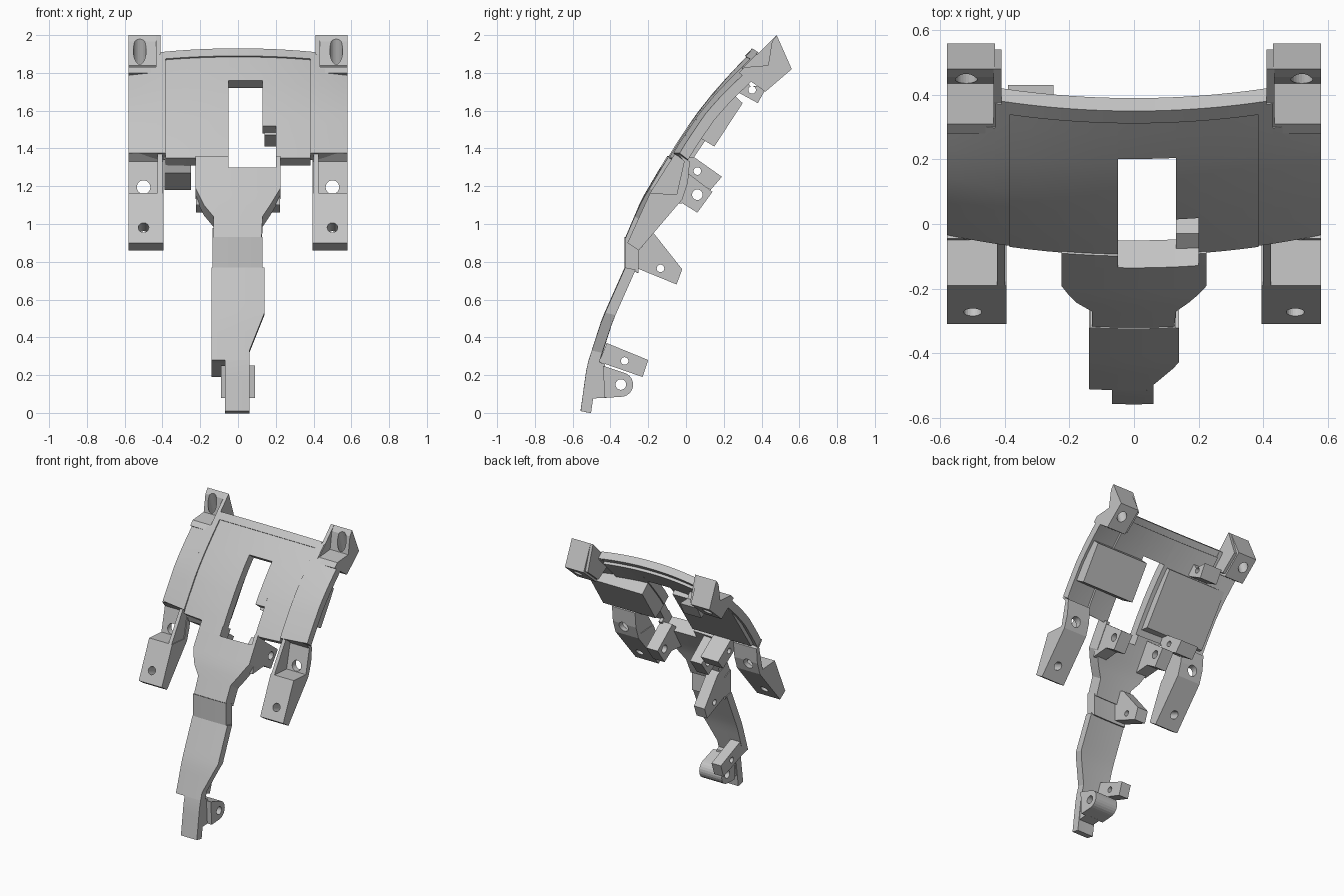
import bpy, bmesh, math
from mathutils import Vector

cube = bpy.data.objects.get("Cube")
if cube:
    bpy.data.objects.remove(cube)

grey = bpy.data.materials.new("light_grey")
grey.use_nodes = True
COLOUR = (0.55, 0.55, 0.55, 1)
grey.diffuse_color = COLOUR
grey.node_tree.nodes["Principled BSDF"].inputs["Base Color"].default_value = COLOUR

# Side profile of the front skin: (y, z)
SKIN = [(-.56, 0), (-.525, .25), (-.445, .5), (-.325, .77), (-.325, .93), (-.24, 1.13),
        (-.14, 1.30), (-.055, 1.44), (.04, 1.58), (.135, 1.70), (.235, 1.81), (.35, 1.93)]


def skin_point(x, z):
    """Point on the skin, bowed back and slightly down towards the sides."""
    for (y0, z0), (y1, z1) in zip(SKIN, SKIN[1:]):
        if z <= z1:
            break
    y = y0 + (y1 - y0) * (z - z0) / (z1 - z0) + .18 * x * x
    return x, y, z - max(0, z - 1.6) * .36 * x * x


def finish(name, bm):
    bmesh.ops.recalc_face_normals(bm, faces=bm.faces)
    mesh = bpy.data.meshes.new(name)
    bm.to_mesh(mesh)
    bm.free()
    mesh.materials.append(grey)
    obj = bpy.data.objects.new(name, mesh)
    bpy.context.collection.objects.link(obj)
    return obj


def activate(obj):
    bpy.ops.object.select_all(action='DESELECT')
    obj.select_set(True)
    bpy.context.view_layer.objects.active = obj


def shell(name, patches, back, sink=0, cols=6):
    """Patches of (z, left, right) rows laid on the skin, thickened along back."""
    bm = bmesh.new()
    for rows in patches:
        lines = []
        for (z0, a0, b0), (z1, a1, b1) in zip(rows, rows[1:]):
            n = max(1, round((z1 - z0) / .05))
            lines += [(z0 + (z1 - z0) * i / n, a0 + (a1 - a0) * i / n, b0 + (b1 - b0) * i / n)
                      for i in range(n)]
        lines.append(rows[-1])
        grid = []
        for z, a, b in lines:
            xs = [a + (b - a) * c / cols for c in range(cols + 1)]
            grid.append([bm.verts.new(Vector(skin_point(x, z)) + Vector((0, sink, 0)))
                         for x in xs])
        faces = [bm.faces.new((p[c], p[c + 1], q[c + 1], q[c]))
                 for p, q in zip(grid, grid[1:]) for c in range(cols)]
        new = bmesh.ops.extrude_face_region(bm, geom=faces, use_keep_orig=True)["geom"]
        moved = [v for v in new if isinstance(v, bmesh.types.BMVert)]
        bmesh.ops.translate(bm, verts=moved, vec=back)
    obj = finish(name, bm)
    activate(obj)
    bpy.ops.object.shade_smooth_by_angle(angle=math.radians(15))


def prism(name, profile, x0, x1, holes=()):
    """Side profile (y, z) extruded across x; holes are (centre, axis, radius)."""
    bm = bmesh.new()
    ends = [[bm.verts.new((x, y, z)) for y, z in profile] for x in (x0, x1)]
    bm.faces.new(ends[0])
    bm.faces.new(ends[1])
    for i in range(len(profile)):
        j = (i + 1) % len(profile)
        bm.faces.new((ends[0][i], ends[0][j], ends[1][j], ends[1][i]))
    obj = finish(name, bm)
    for centre, axis, radius in holes:
        cm = bmesh.new()
        bmesh.ops.create_cone(cm, cap_ends=True, segments=24, radius1=radius,
                              radius2=radius, depth=.5)
        cutter = finish("hole_cutter", cm)
        cutter.hide_render = True
        cutter.location = centre
        cutter.rotation_euler = Vector(axis).to_track_quat('Z', 'Y').to_euler()
        activate(obj)
        mod = obj.modifiers.new("hole", 'BOOLEAN')
        mod.operation = 'DIFFERENCE'
        mod.solver = 'EXACT'
        mod.object = cutter
        bpy.context.view_layer.update()
        bpy.ops.object.modifier_apply(modifier=mod.name)
        bpy.data.objects.remove(cutter)


def tab(name, profile, x0, x1, y, z, radius=.02):
    prism(name, profile, x0, x1, [(((x0 + x1) / 2, y, z), (1, 0, 0), radius)])


def rect(z0, z1, a, b):
    return [(z0, a, b), (z1, a, b)]


# Main panel around the stepped window, with raised wings and top lip
shell("centre_panel", [rect(1.35, 1.89, -.385, -.05), rect(1.76, 1.89, -.05, .13),
                       rect(1.52, 1.89, .13, .20), rect(1.35, 1.89, .20, .385)],
      (0, .05, -.04), sink=.012)
wings = []
for side in (1, -1):
    for z, a, b in ((1.92, .385, .43), (1.84, .43, .58)):
        wings.append(rect(1.375, z, *sorted((side * a, side * b))))
shell("side_wings", wings, (0, .045, -.035))
shell("top_lip", [rect(1.89, 1.93, -.41, .41)], (0, .04, -.035), cols=16)

# Neck under the window, knee and the long leg
shell("neck", [[(.93, -.13, .125), (1.04, -.13, .13), (1.1, -.18, .17), (1.19, -.225, .225),
                (1.3, -.225, .225)], rect(1.3, 1.36, -.225, -.05), rect(1.3, 1.36, .2, .225)],
      (0, .085, -.055), sink=.004)
shell("knee", [rect(.77, .93, -.135, .13)], (0, .07, -.03))
shell("leg", [[(.28, -.14, .06), (.33, -.14, .06), (.53, -.14, .14), (.77, -.14, .14)],
              [(.01, -.068, .06), (.28, -.068, .06)]], (0, .055, -.012))

# Mounting pads behind the panel
prism("left_pad", [(.235, 1.70), (.30, 1.64), (.15, 1.41), (.05, 1.47)], .14, .56)
prism("right_pad", [(.235, 1.72), (.27, 1.69), (.04, 1.35), (-.03, 1.36)], -.55, -.08)

# Drilled tabs on the back
tab("upper_tab", [(.25, 1.74), (.30, 1.80), (.34, 1.73), (.43, 1.73), (.38, 1.64), (.27, 1.70)],
    -.39, -.25, .35, 1.71)
tab("right_tab", [(-.04, 1.36), (.02, 1.37), (.19, 1.25), (.13, 1.18), (-.01, 1.27)],
    -.39, -.25, .06, 1.28)
for side, name in ((1, "left_neck_tab"), (-1, "right_neck_tab")):
    a, b = sorted((side * .13, side * .222))
    tab(name, [(-.13, 1.22), (-.03, 1.30), (.14, 1.17), (.06, 1.06), (-.02, 1.11), (-.15, 1.10)],
        a, b, .06, 1.155, .028)
tab("knee_tab", [(-.24, .98), (-.17, .95), (-.02, .76), (-.05, .68), (-.27, .77)],
    -.135, -.05, -.135, .765)
tab("foot_tab", [(-.42, .37), (-.20, .28), (-.23, .19), (-.46, .27)],
    -.14, -.065, -.325, .275)

# Rounded foot lug and the web joining it to the leg
arc = [(-.345 + .065 * math.cos(t), .15 + .065 * math.sin(t))
       for t in (math.radians(-90 + 15 * i) for i in range(12))]
tab("foot_lug", [(-.43, .08)] + arc + [(-.44, .25)], -.09, .09, -.345, .15, .028)
prism("foot_web", [(-.53, .075), (-.42, .08), (-.43, .26), (-.50, .28)], -.06, .055)

# Arms and corner blocks, mirrored left and right
ARM = [(-.045, 1.375), (-.01, 1.33), (-.05, 1.155), (-.19, 1.165), (-.31, .90), (-.25, .86),
       (-.02, 1.13), (.01, 1.22), (.02, 1.33)]
ARM_WEB = [(-.06, 1.37), (-.19, 1.165), (-.04, 1.15), (.01, 1.33)]
CORNER = [(.455, 1.965), (.48, 2), (.56, 1.82), (.42, 1.70), (.28, 1.80), (.31, 1.83),
          (.435, 1.84)]
CORNER_WEB = [(.31, 1.83), (.48, 2), (.54, 1.82), (.42, 1.72), (.28, 1.80)]
for side, name in ((1, "left"), (-1, "right")):
    a, b = sorted((side * .395, side * .58))
    prism(name + "_arm", ARM, a, b, [((side * .5, .16, 1.195), (0, 1, 0), .036),
                                     ((side * .5, -.26, .975), (0, .91, -.41), .028)])
    a, b = sorted((side * .40, side * .425))
    prism(name + "_arm_web", ARM_WEB, a, b)
    a, b = sorted((side * .43, side * .58))
    prism(name + "_corner_block", CORNER, a, b,
          [((side * .52, .47, 1.85), (0, .3, -.95), .034)])
    a, b = sorted((side * .41, side * .435))
    prism(name + "_corner_web", CORNER_WEB, a, b)
